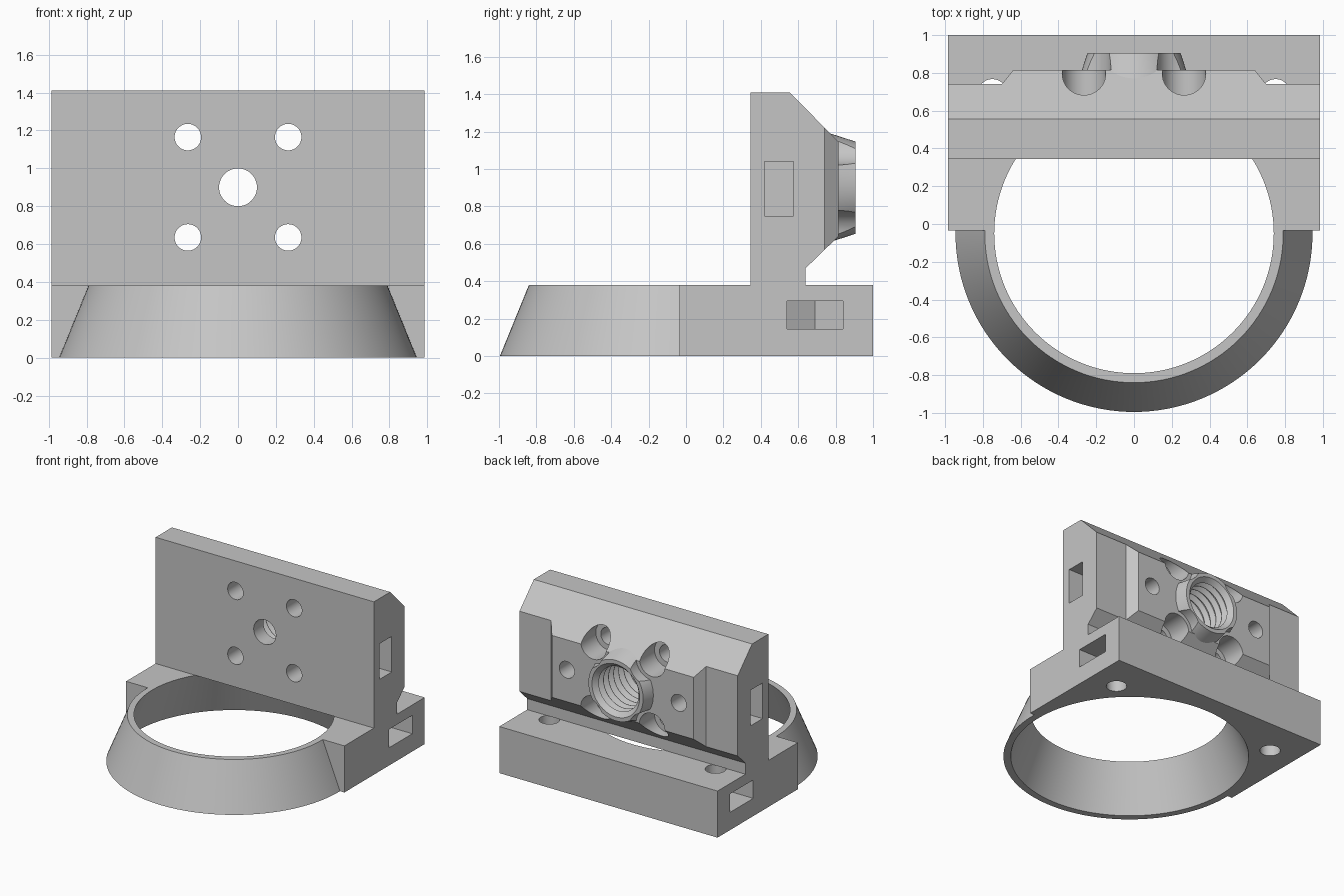
import bpy, bmesh, math
from mathutils import Matrix, Vector

if "Cube" in bpy.data.objects:
    bpy.data.objects.remove(bpy.data.objects["Cube"], do_unlink=True)

GREY = (0.56, 0.56, 0.56, 1)
mat = bpy.data.materials.new("plain_grey")
mat.use_nodes = True
mat.diffuse_color = GREY
mat.node_tree.nodes["Principled BSDF"].inputs["Base Color"].default_value = GREY

HALF, BASE_H, RING_Y = 0.985, 0.38, -0.05
FRONT, BACK, MID_Z = 0.345, 0.815, 0.9


def finish(name, bm):
    bmesh.ops.recalc_face_normals(bm, faces=bm.faces[:])
    mesh = bpy.data.meshes.new(name)
    bm.to_mesh(mesh)
    bm.free()
    mesh.materials.append(mat)
    ob = bpy.data.objects.new(name, mesh)
    bpy.context.collection.objects.link(ob)
    return ob


def prism(name, points, axis, lo, hi):
    """Extrude a flat outline along x (outline y,z) or z (outline x,y)."""
    bm = bmesh.new()
    place = (lambda a, b: (lo, a, b)) if axis == "x" else (lambda a, b: (a, b, lo))
    face = bm.faces.new([bm.verts.new(place(*p)) for p in points])
    new = bmesh.ops.extrude_face_region(bm, geom=[face])["geom"]
    move = Vector((hi - lo, 0, 0) if axis == "x" else (0, 0, hi - lo))
    bmesh.ops.translate(bm, vec=move, verts=[g for g in new if isinstance(g, bmesh.types.BMVert)])
    return finish(name, bm)


def box(name, lo, hi):
    (x0, y0, z0), (x1, y1, z1) = lo, hi
    return prism(name, [(x0, y0), (x1, y0), (x1, y1), (x0, y1)], "z", z0, z1)


def lathe(name, profile, at=(0, 0, 0), axis="z", steps=48):
    """Solid of revolution from (radius, height) points, capped at both ends."""
    bm = bmesh.new()
    rings = []
    for r, h in profile:
        angles = [2 * math.pi * i / steps for i in range(steps)]
        rings.append([bm.verts.new((r * math.cos(a), r * math.sin(a), h)) for a in angles])
    for low, high in zip(rings, rings[1:]):
        for i in range(steps):
            j = (i + 1) % steps
            bm.faces.new((low[i], low[j], high[j], high[i]))
    bm.faces.new(rings[0])
    bm.faces.new(rings[-1])
    # Height runs along +y for a y axis
    turn = Matrix.Rotation(-math.pi / 2, 4, "X") if axis == "y" else Matrix()
    bm.transform(Matrix.Translation(at) @ turn)
    return finish(name, bm)


def y_hole(x, z, r, y0, y1):
    return lathe("cutter", [(r, y0), (r, y1)], (x, 0, z), "y")


def combine(ob, tools, operation="DIFFERENCE"):
    bpy.context.view_layer.objects.active = ob
    for tool in tools:
        tool.hide_render = True
        mod = ob.modifiers.new("cut", "BOOLEAN")
        mod.object, mod.operation, mod.solver = tool, operation, "EXACT"
        bpy.ops.object.modifier_apply(modifier=mod.name)
        bpy.data.objects.remove(tool, do_unlink=True)


def smooth(ob):
    bpy.ops.object.select_all(action="DESELECT")
    ob.select_set(True)
    bpy.context.view_layer.objects.active = ob
    bpy.ops.object.shade_smooth_by_angle(angle=math.radians(25))


# Base: block merged with a tapered collar, hollowed by a matching cone
base = box("base_collar", (-HALF, -0.035, 0), (HALF, 1, BASE_H))
collar = lathe("collar", [(0.945, 0), (0.79, BASE_H)], (0, RING_Y, 0), steps=128)
combine(base, [collar], "UNION")
slope = 0.15 / BASE_H
cuts = [lathe("cutter", [(0.89 + slope * 0.1, -0.1), (0.74 - slope * 0.1, BASE_H + 0.1)],
              (0, RING_Y, 0), steps=128)]
# Vertical bolt holes with hex-ended nut slots opening at the sides
BOLT_X, BOLT_Y, NUT = 0.75, 0.69, 0.15
for s in (-1, 1):
    tip = BOLT_X - NUT / math.cos(math.pi / 6)
    shoulder = BOLT_X - NUT * math.tan(math.pi / 6)
    slot = [(s * 1.1, BOLT_Y - NUT), (s * shoulder, BOLT_Y - NUT), (s * tip, BOLT_Y),
            (s * shoulder, BOLT_Y + NUT), (s * 1.1, BOLT_Y + NUT)]
    cuts.append(prism("cutter", slot, "z", 0.145, 0.295))
    cuts.append(lathe("cutter", [(0.077, -0.1), (0.077, 0.5)], (s * BOLT_X, BOLT_Y, 0)))
combine(base, cuts)
smooth(base)

# Upright plate: side profile, then shallower ends with slanted shoulders
profile = [(FRONT, BASE_H), (FRONT, 1.41), (0.555, 1.41), (BACK, 1.145),
           (BACK, 0.64), (0.64, 0.47), (0.64, BASE_H)]
plate = prism("upright_plate", profile, "x", -HALF, HALF)
cuts = []
for s in (-1, 1):
    end = [(s * 0.70, 0.74), (s * 1.1, 0.74), (s * 1.1, 0.9), (s * 0.572, 0.9)]
    cuts.append(prism("cutter", end, "z", 0.3, 1.5))
combine(plate, cuts)

# Tapered boss around the threaded socket, scalloped beside the screw heads
SCREW = 0.265
corners = [(sx * SCREW, MID_Z + sz * SCREW) for sx in (-1, 1) for sz in (-1, 1)]
boss = lathe("boss", [(0.30, 0.74), (0.247, 0.905)], (0, 0, MID_Z), "y", 64)
combine(boss, [y_hole(x, z, 0.145, 0.70, 1.0) for x, z in corners])
combine(plate, [boss], "UNION")

# Corner screw holes with counterbores, and the central through hole
cuts = [y_hole(0, MID_Z, 0.10, 0.3, 0.6)]
for x, z in corners:
    cuts += [y_hole(x, z, 0.07, 0.3, 0.8), y_hole(x, z, 0.115, 0.62, 1.0)]
# Side nut pockets and the blind holes that meet them
for s in (-1, 1):
    cuts.append(box("cutter", (min(s * 0.36, s * 1.1), 0.42, 0.75),
                    (max(s * 0.36, s * 1.1), 0.575, 1.04)))
    cuts.append(y_hole(s * 0.505, MID_Z, 0.068, 0.43, 1.0))
# Threaded socket as a stack of ridges
PITCH, FLOOR = 0.065, 0.47
thread = [(0.18, FLOOR)]
for i in range(6):
    y = FLOOR + 0.01 + i * PITCH
    thread += [(0.18, y), (0.213, y + PITCH * 0.4), (0.213, y + PITCH * 0.55), (0.18, y + PITCH * 0.95)]
thread += [(0.215, 0.905), (0.215, 1.0)]
cuts.append(lathe("cutter", thread, (0, 0, MID_Z), "y", 64))
combine(plate, cuts)
smooth(plate)
